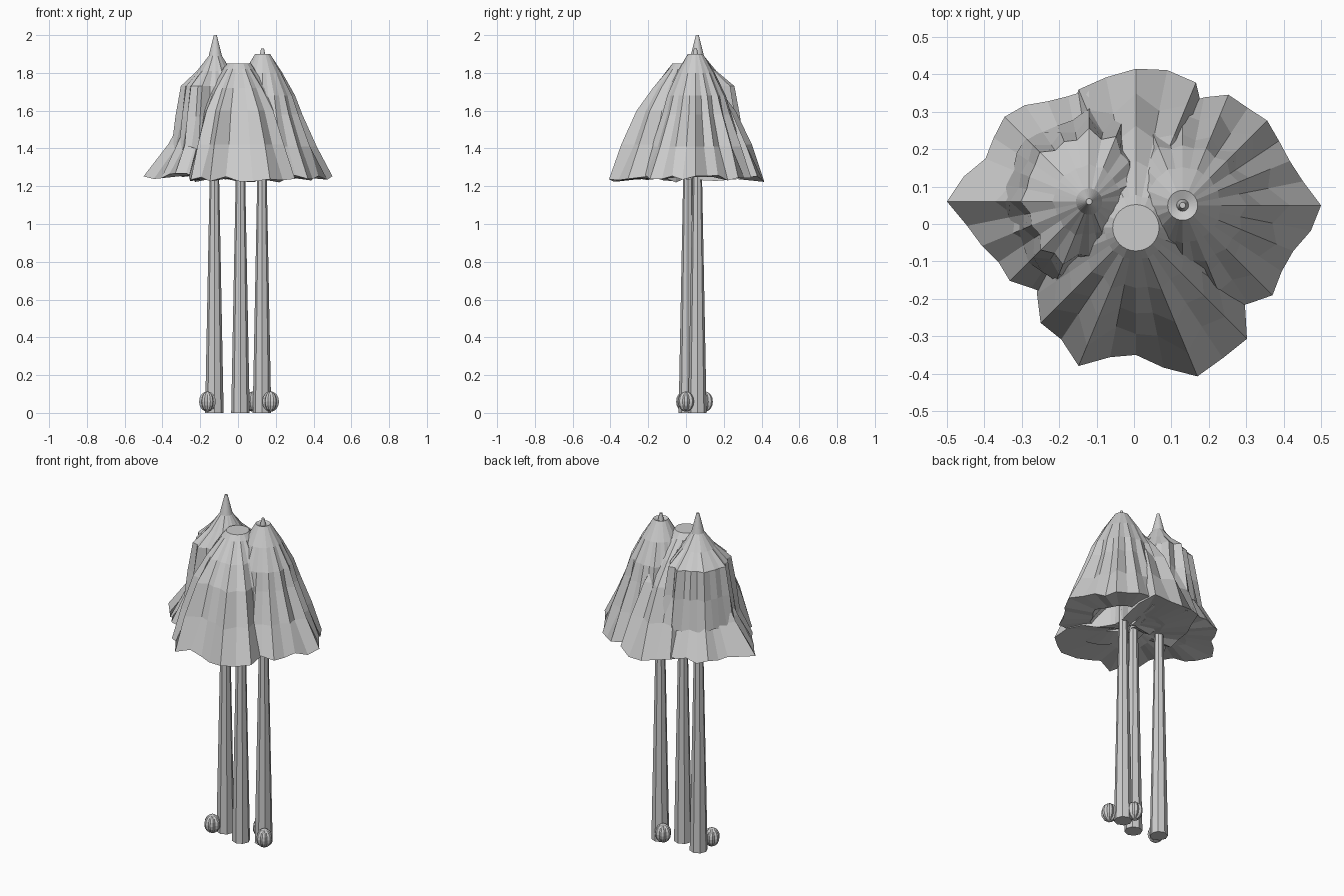
import bpy, bmesh, math, random
from mathutils import Vector

random.seed(4)
if "Cube" in bpy.data.objects:
    bpy.data.objects.remove(bpy.data.objects["Cube"])

grey = bpy.data.materials.new("pale_grey")
grey.use_nodes = True
grey.diffuse_color = (0.6, 0.6, 0.6, 1)
grey.node_tree.nodes["Principled BSDF"].inputs["Base Color"].default_value = (0.6, 0.6, 0.6, 1)


def finish(name, bm):
    bmesh.ops.recalc_face_normals(bm, faces=bm.faces)
    mesh = bpy.data.meshes.new(name)
    bm.to_mesh(mesh)
    bm.free()
    mesh.materials.append(grey)
    obj = bpy.data.objects.new(name, mesh)
    bpy.context.collection.objects.link(obj)
    return obj


def loft(name, rings):
    """Skin a stack of equal rings and cap both ends."""
    bm = bmesh.new()
    loops = [[bm.verts.new(p) for p in ring] for ring in rings]
    n = len(loops[0])
    for low, high in zip(loops, loops[1:]):
        for i in range(n):
            j = (i + 1) % n
            bm.faces.new((low[i], low[j], high[j], high[i]))
    bm.faces.new(loops[0])
    bm.faces.new(loops[-1])
    return finish(name, bm)


def ring(center, radii, heights):
    n = len(radii)
    return [Vector((center[0] + r * math.cos(i * math.tau / n),
                    center[1] + r * math.sin(i * math.tau / n), z))
            for i, (r, z) in enumerate(zip(radii, heights))]


def canopy(name, center, profile, outline, rim_z, hollow_z):
    """Pleated hood: profile rows are radius, height, share of rim shape, pleat depth."""
    rim = []
    for a, b in zip(outline, outline[1:] + outline[:1]):
        rim += [a, (a + b) / 2 * random.uniform(0.94, 1.02)]
    n = len(rim)
    mean = sum(rim) / n
    # each fold keeps its depth all the way down
    folds = [(-1) ** i * random.uniform(0.2, 1.4) for i in range(n)]
    rings = []
    for r, z, share, pleat in profile:
        radii = [r * (1 + share * (q / mean - 1) + pleat * f) for q, f in zip(rim, folds)]
        rings.append(ring(center, radii, [z] * n))
    edge = [rim_z + random.uniform(-0.015, 0.02) for _ in rim]
    rings.append(ring(center, rim, edge))
    # nearly flat underside with a recess around the trunk
    rings.append(ring(center, [q * 0.5 for q in rim], [rim_z + 0.01] * n))
    rings.append(ring(center, [0.04] * n, [hollow_z] * n))
    return loft(name, rings)


def trunk(name, center, top):
    rings = [ring(center, [r] * 8, [z] * 8) for r, z in ((0.049, 0), (0.025, 1.25), (0.022, top))]
    return loft(name, rings)


def nut(name, center):
    """Small upright ribbed nut."""
    bm = bmesh.new()
    bmesh.ops.create_uvsphere(bm, u_segments=18, v_segments=8, radius=1)
    for v in bm.verts:
        lobe = 1 + 0.14 * math.cos(6 * math.atan2(v.co.y, v.co.x))
        v.co = Vector((center[0] + 0.042 * lobe * v.co.x,
                       center[1] + 0.042 * lobe * v.co.y, 0.06 + 0.054 * v.co.z))
    return finish(name, bm)


left_at, front_at, right_at = (-0.12, 0.06), (0.005, -0.01), (0.13, 0.05)

# Trunks
trunk("left_trunk", (-0.125, 0.06), 1.4)
trunk("front_trunk", (0.013, 0.01), 1.4)
trunk("right_trunk", (0.127, 0.06), 1.5)

# Left tree: pointed upper hood over a flared skirt
canopy("left_hood", left_at,
       [(0.008, 2.0, 0, 0), (0.035, 1.89, 0, 0), (0.09, 1.81, 0.4, 0.02),
        (0.155, 1.73, 0.9, 0.04), (0.175, 1.57, 0.9, 0.06)],
       [.16, .18, .19, .24, .25, .22, .24, .22, .23, .21, .23, .23, .18, .19, .15, .15], 1.4, 1.5)
canopy("left_skirt", left_at,
       [(0.05, 1.75, 0, 0), (0.13, 1.6, 0.3, 0.06), (0.2, 1.42, 0.55, 0.08)],
       [.19, .22, .33, .34, .3, .29, .32, .30, .38, .31, .30, .27, .25, .23, .2, .19], 1.25, 1.27)

# Front tree: flat-topped wide hood
canopy("front_hood", front_at,
       [(0.062, 1.85, 0, 0), (0.085, 1.82, 0, 0.02), (0.155, 1.72, 0.3, 0.04),
        (0.215, 1.6, 0.55, 0.06), (0.26, 1.42, 0.85, 0.07)],
       [.15, .14, .24, .42, .425, .4, .3, .26, .24, .28, .36, .40, .34, .43, .42, .28], 1.235, 1.27)

# Right tree: knobbed hood
canopy("right_hood", right_at,
       [(0.008, 1.93, 0, 0), (0.016, 1.89, 0, 0), (0.04, 1.9, 0, 0), (0.1, 1.8, 0.1, 0.02),
        (0.155, 1.68, 0.25, 0.04), (0.178, 1.58, 0.4, 0.07), (0.23, 1.41, 0.6, 0.07)],
       [.37, .31, .32, .32, .27, .34, .25, .22, .2, .2, .22, .25, .28, .30, .34, .32], 1.24, 1.42)

# Nuts at the trunk bases
for label, spot in (("left", (-0.162, -0.01)), ("right", (0.173, 0.0)), ("back", (0.08, 0.1))):
    nut(label + "_nut", spot)
